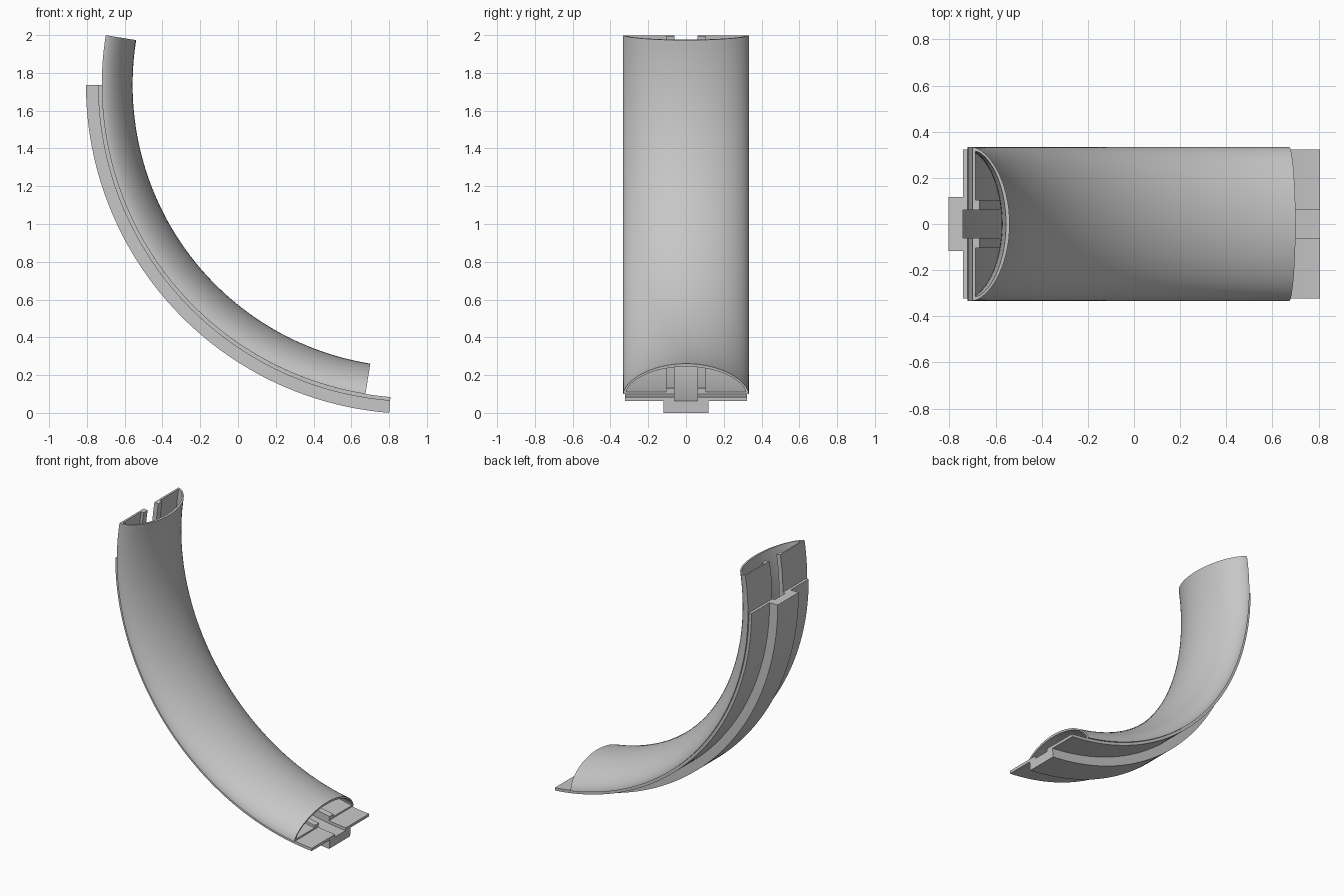
import bpy, bmesh, math

cube = bpy.data.objects.get("Cube")
if cube:
    bpy.data.objects.remove(cube, do_unlink=True)

CX, CZ = 0.937, 1.737      # axis of the bend
R_SEAT = 1.658             # radius where cover and rail meet

grey = bpy.data.materials.new("plain grey")
grey.use_nodes = True
grey.diffuse_color = (0.57, 0.57, 0.57, 1)
grey.node_tree.nodes["Principled BSDF"].inputs["Base Color"].default_value = grey.diffuse_color


def sweep(name, profile, start, end, steps=56):
    """Sweep a closed (y, inward height) profile around the bend axis."""
    bm = bmesh.new()
    rings = []
    for i in range(steps + 1):
        a = math.radians(start + (end - start) * i / steps)
        rings.append([bm.verts.new((CX + (R_SEAT - h) * math.cos(a), y,
                                    CZ + (R_SEAT - h) * math.sin(a)))
                      for y, h in profile])
    n = len(profile)
    for r0, r1 in zip(rings, rings[1:]):
        for j in range(n):
            k = (j + 1) % n
            bm.faces.new((r0[j], r0[k], r1[k], r1[j]))
    bm.faces.new(rings[0])
    bm.faces.new(rings[-1])
    bmesh.ops.recalc_face_normals(bm, faces=bm.faces)
    mesh = bpy.data.meshes.new(name)
    bm.to_mesh(mesh)
    bm.free()
    ob = bpy.data.objects.new(name, mesh)
    bpy.context.collection.objects.link(ob)
    mesh.materials.append(grey)
    bpy.ops.object.select_all(action='DESELECT')
    ob.select_set(True)
    bpy.context.view_layer.objects.active = ob
    bpy.ops.object.shade_smooth_by_angle(angle=math.radians(30))
    return ob


def arch(half_width, base, height, count=32):
    """Low rounded arch from +y to -y."""
    pts = []
    for i in range(count + 1):
        t = math.pi * i / count
        pts.append((half_width * math.cos(t), base + height * abs(math.sin(t)) ** 1.2))
    return pts


def mirrored(half):
    """Close a half profile by mirroring it across y = 0."""
    return half + [(-y, h) for y, h in reversed(half)]


# Hollow arched cover with a slotted flat back and a rib on each side of the slot
slot_edge = [(-0.06, 0), (-0.06, 0.031), (-0.105, 0.031), (-0.105, 0.012)]
cover = (arch(0.333, 0, 0.163) + slot_edge
         + arch(0.315, 0.012, 0.135)[::-1]
         + [(-y, h) for y, h in reversed(slot_edge)])
sweep("arched_cover", cover, 170.9, 260.9)

# Flanged rail with a central groove and a raised outer spine
rail = mirrored([(0.06, -0.02), (0.06, 0), (0.322, 0), (0.322, -0.02),
                 (0.118, -0.02), (0.118, -0.084)])
sweep("flanged_rail", rail, 180, 265.5)
